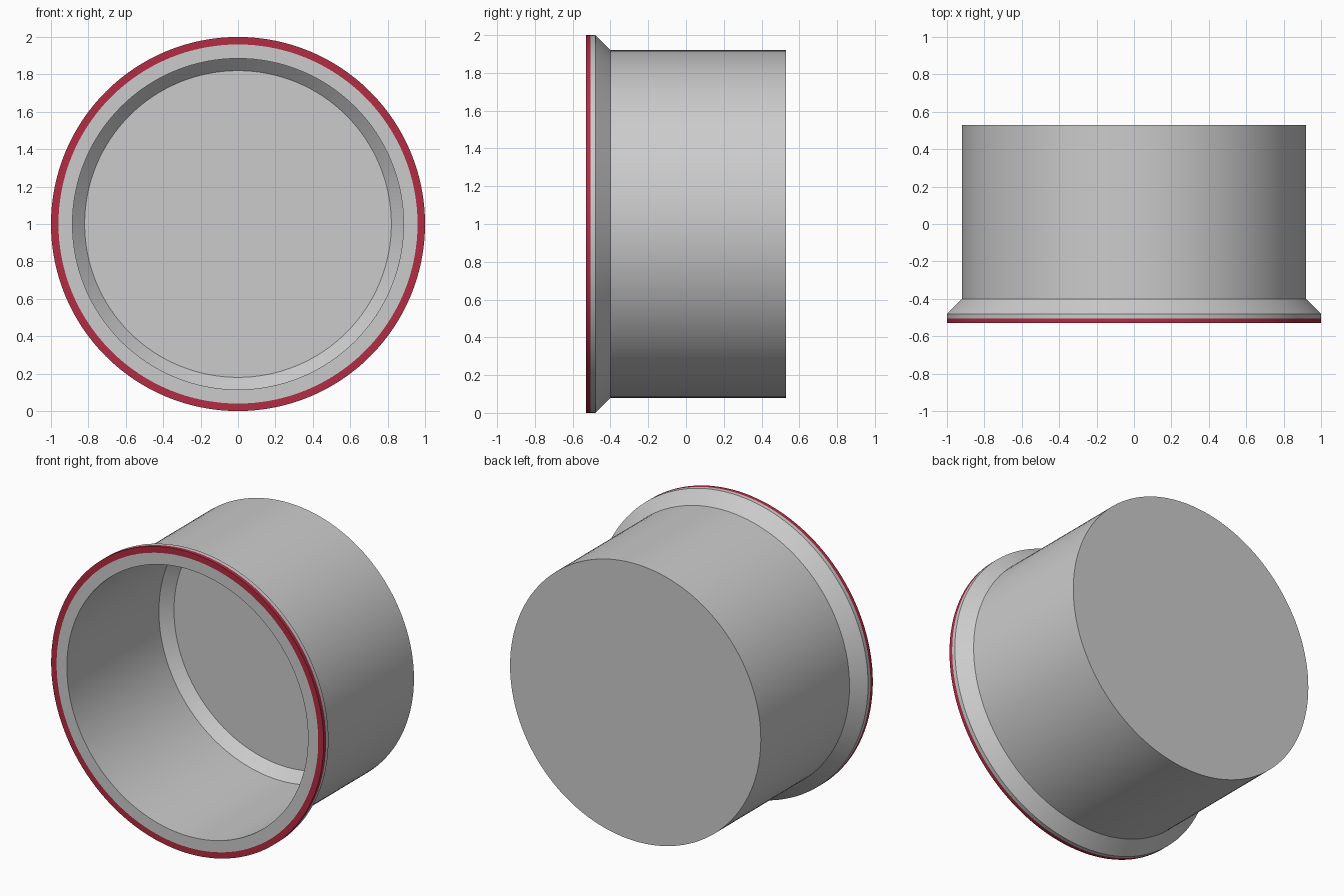
import bpy, bmesh
from math import sin, cos, pi

if "Cube" in bpy.data.objects:
    bpy.data.objects.remove(bpy.data.objects["Cube"])

SEG = 128
CZ = 1.0  # height of the horizontal axis


def lathe(name, profile, closed=False, color=None):
    """Revolve (radius, y) points around the y axis; radius 0 makes a pole."""
    bm = bmesh.new()
    rings = []
    for r, y in profile:
        if r == 0:
            rings.append([bm.verts.new((0, y, CZ))] * SEG)
        else:
            rings.append([bm.verts.new((r * cos(2 * pi * i / SEG), y,
                                        CZ + r * sin(2 * pi * i / SEG)))
                          for i in range(SEG)])
    pairs = list(zip(rings, rings[1:]))
    if closed:
        pairs.append((rings[-1], rings[0]))
    for a, b in pairs:
        for i in range(SEG):
            j = (i + 1) % SEG
            quad = list(dict.fromkeys((a[i], a[j], b[j], b[i])))
            bm.faces.new(quad)
    bmesh.ops.recalc_face_normals(bm, faces=bm.faces[:])
    mesh = bpy.data.meshes.new(name)
    bm.to_mesh(mesh)
    bm.free()
    obj = bpy.data.objects.new(name, mesh)
    bpy.context.collection.objects.link(obj)
    if color:
        mat = bpy.data.materials.new(name + "_material")
        mat.diffuse_color = color
        mat.use_nodes = True
        mat.node_tree.nodes["Principled BSDF"].inputs["Base Color"].default_value = mat.diffuse_color
        mesh.materials.append(mat)
    bpy.ops.object.select_all(action='DESELECT')
    obj.select_set(True)
    bpy.context.view_layer.objects.active = obj
    bpy.ops.object.shade_smooth_by_angle(angle=pi / 6)
    return obj


# Hollow cup: closed back, flared rim with a seal step, chamfered inner floor
lathe("cup_body", [
    (0, 0.53), (0.92, 0.53), (0.92, -0.40), (1.0, -0.48), (1.0, -0.505),
    (0.96, -0.505), (0.96, -0.53), (0.885, -0.53),
    (0.885, 0.435), (0.82, 0.50), (0, 0.50)])

# Red seal ring seated flush in the rim
lathe("rim_seal", [
    (1.0, -0.505), (1.0, -0.53), (0.96, -0.53), (0.96, -0.505)],
    closed=True, color=(0.45, 0.025, 0.055, 1))
